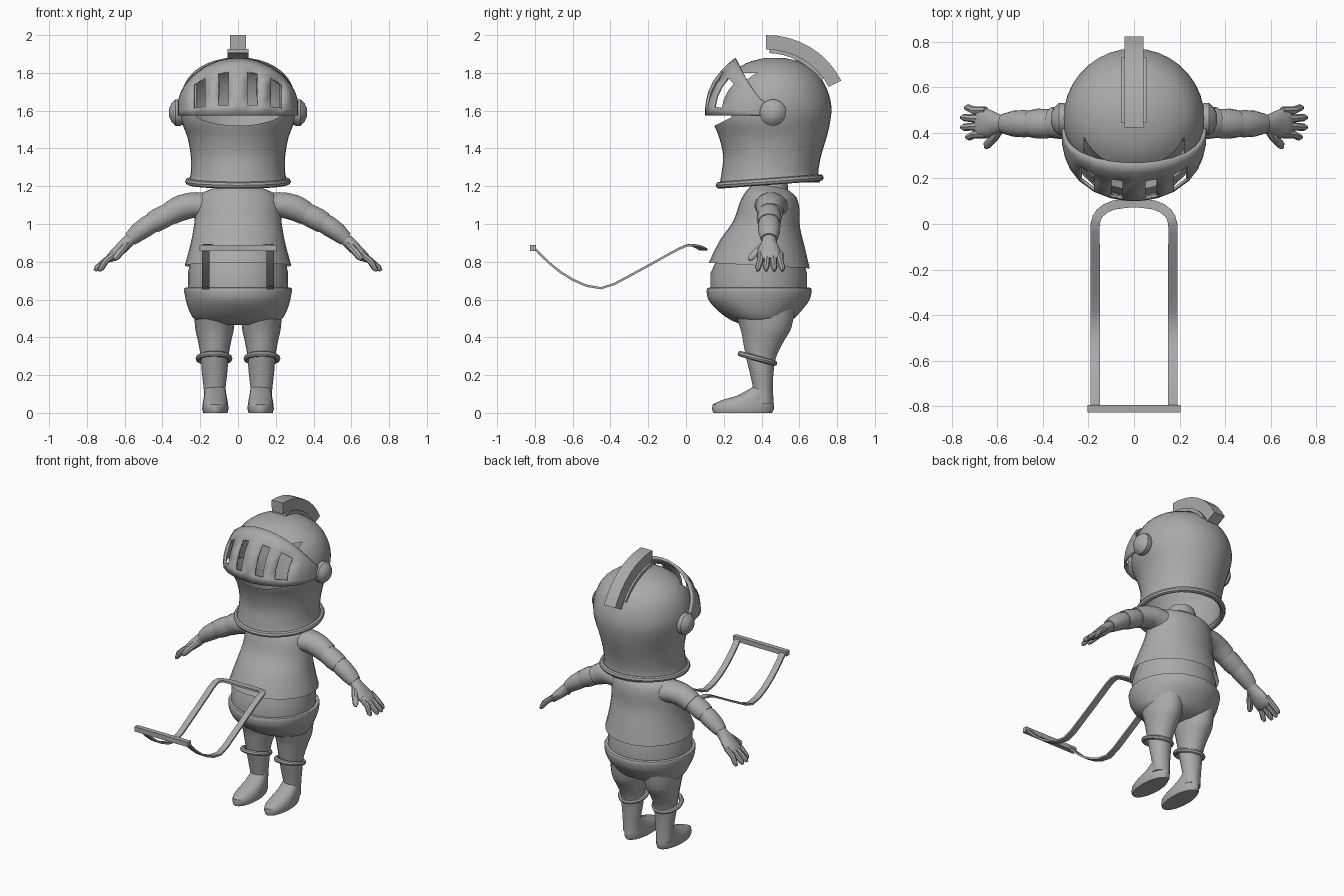
import bpy, bmesh, math
from mathutils import Vector

if "Cube" in bpy.data.objects:
    bpy.data.objects.remove(bpy.data.objects["Cube"], do_unlink=True)

grey = bpy.data.materials.new("plain_grey")
grey.use_nodes = True
COLOUR = (0.4, 0.4, 0.4, 1)
grey.diffuse_color = COLOUR
grey.node_tree.nodes["Principled BSDF"].inputs["Base Color"].default_value = COLOUR


def finish(name, bm, mirror=False):
    mesh = bpy.data.meshes.new(name)
    bm.to_mesh(mesh)
    bm.free()
    mesh.materials.append(grey)
    ob = bpy.data.objects.new(name, mesh)
    bpy.context.scene.collection.objects.link(ob)
    bpy.ops.object.select_all(action="DESELECT")
    ob.select_set(True)
    bpy.context.view_layer.objects.active = ob
    bpy.ops.object.shade_smooth_by_angle(angle=math.radians(40))
    if mirror:
        ob.modifiers.new("mirror", "MIRROR").use_mirror_merge = False
    return ob


def skin(rings, start=True, end=True):
    """Join rings of points into a skin with optional end caps."""
    bm = bmesh.new()
    rows = [[bm.verts.new(p) for p in ring] for ring in rings]
    n = len(rows[0])
    for a, b in zip(rows, rows[1:]):
        for i in range(n):
            j = (i + 1) % n
            bm.faces.new((a[i], a[j], b[j], b[i]))
    if start:
        bm.faces.new(rows[0][::-1])
    if end:
        bm.faces.new(rows[-1])
    bmesh.ops.recalc_face_normals(bm, faces=bm.faces)
    return bm


def smooth_rows(rows, steps=3):
    """Catmull-Rom interpolation between rows of numbers."""
    out = []
    for k in range(len(rows) - 1):
        p0, p1 = rows[max(k - 1, 0)], rows[k]
        p2, p3 = rows[k + 1], rows[min(k + 2, len(rows) - 1)]
        for s in range(steps):
            t = s / steps
            out.append([b + 0.5 * t * (c - a + t * (2*a - 5*b + 4*c - d + t * (3*b - a - 3*c + d)))
                        for a, b, c, d in zip(p0, p1, p2, p3)])
    return out + [list(rows[-1])]


def stack(rows, cx=0, tilt=0, n=28):
    """Horizontal ellipses from (z, half width, front y, back y)."""
    rings = []
    for z, rx, yf, yb in rows:
        cy, ry = (yf + yb) / 2, (yb - yf) / 2
        ring = []
        for i in range(n):
            a = math.tau * i / n
            ring.append((cx + rx * math.cos(a), cy + ry * math.sin(a), z + tilt * math.sin(a)))
        rings.append(ring)
    return rings


def limb(name, rows, n=14):
    """Mirrored tube from (x, y, z, radius along y, radius across)."""
    pts = [Vector(r[:3]) for r in rows]
    rings = []
    for k, r in enumerate(rows):
        t = (pts[min(k + 1, len(pts) - 1)] - pts[max(k - 1, 0)]).normalized()
        v = t.cross(Vector((0, 1, 0))).normalized()
        u = v.cross(t)
        rings.append([pts[k] + u * r[3] * math.cos(math.tau * i / n)
                      + v * r[4] * math.sin(math.tau * i / n) for i in range(n)])
    return finish(name, skin(rings), mirror=True)


def band(name, centre, rx, ry, r, tilt, mirror=False):
    """Elliptical ring of round section; tilt lifts the back."""
    rings = []
    for k in range(33):
        a = math.tau * k / 32
        ring = []
        for i in range(8):
            b = math.tau * i / 8
            w = r * math.cos(b)
            ring.append((centre[0] + (rx + w) * math.cos(a), centre[1] + (ry + w) * math.sin(a),
                         centre[2] + r * math.sin(b) + tilt * math.sin(a)))
        rings.append(ring)
    bm = skin(rings, False, False)
    bmesh.ops.remove_doubles(bm, verts=bm.verts, dist=1e-5)
    bmesh.ops.recalc_face_normals(bm, faces=bm.faces)
    return finish(name, bm, mirror)


def arc_block(name, a0, a1, r0, r1, w, n=9):
    """Curved block above the helmet, in the side plane."""
    rings = []
    for k in range(n):
        a = math.radians(a0 + (a1 - a0) * k / (n - 1))
        c, s = math.cos(a), math.sin(a)
        rings.append([(x, 0.43 + r * c, 1.56 + r * s)
                      for x, r in ((-w, r0), (w, r0), (w, r1), (-w, r1))])
    return finish(name, skin(rings))


# Helmet shell, with the face opening cut out
shell = smooth_rows([(1.22, .262, .18, .71), (1.27, .25, .188, .70), (1.36, .25, .197, .715),
                     (1.46, .268, .175, .745), (1.54, .298, .145, .763), (1.62, .31, .15, .77),
                     (1.71, .295, .18, .748), (1.79, .25, .235, .70), (1.85, .165, .315, .62),
                     (1.877, .07, .41, .53), (1.88, .01, .46, .48)])
bm = skin(stack(shell, n=36), start=False)
low = Vector((0, -0.5, 1)).normalized()
cuts = [(Vector((0, .15, 1.52)), low), (Vector((0, 0, 1.8)), Vector((0, 0, 1))),
        (Vector((.22, 0, 0)), Vector((1, 0, 0))), (Vector((-.22, 0, 0)), Vector((1, 0, 0)))]
for co, no in cuts:
    bmesh.ops.bisect_plane(bm, geom=bm.verts[:] + bm.edges[:] + bm.faces[:],
                           plane_co=co, plane_no=no)
opening = []
for f in bm.faces:
    c = f.calc_center_median()
    if abs(c.x) < .22 and c.y < .4 and c.z < 1.8 and (c - cuts[0][0]).dot(low) > 0:
        opening.append(f)
bmesh.ops.delete(bm, geom=opening, context="FACES")
finish("helmet", bm)
band("helmet_rim", (0, .443, 1.225), .262, .268, .018, .02)

# Raised visor with four slots
half = [0, .05, .105, .175, .24, .28, .303, .315, .32]
xs = [-x for x in half[:0:-1]] + half
vs = [0, .18, .4, .6, .78, .9, 1]
bm = bmesh.new()
grid = []
for x in xs:
    c = max(0, 1 - (x / .32) ** 2) ** .35
    y0, y1, top = .45 - .35 * c, .45 - .19 * c, 1.62 + .26 * c ** 1.5
    grid.append([bm.verts.new((x, y0 + (y1 - y0) * v ** 2.5, 1.575 + (top - 1.575) * v))
                 for v in vs])
for i in range(len(xs) - 1):
    mid = abs(xs[i] + xs[i + 1]) / 2
    slotted = .05 < mid < .105 or .175 < mid < .24
    for j in range(len(vs) - 1):
        if not (slotted and 1 <= j <= 3):
            bm.faces.new((grid[i][j], grid[i + 1][j], grid[i + 1][j + 1], grid[i][j + 1]))
visor = finish("visor", bm)
solid = visor.modifiers.new("thickness", "SOLIDIFY")
solid.thickness, solid.offset = .016, -1
limb("visor_pivots", [(.28, .46, 1.59, .06, .06), (.305, .46, 1.59, .07, .07),
                      (.33, .46, 1.59, .07, .07), (.352, .46, 1.59, .05, .05),
                      (.365, .46, 1.59, .02, .02)], 20)

# Crest on the helmet
arc_block("crest", 91, 27, .365, .44, .042)
arc_block("crest_rail", 88, 35, .345, .366, .055)
arc_block("crest_post", 64, 54, .28, .35, .022, 3)

# Body
finish("neck", skin(stack([(1.12, .1, .35, .54), (1.2, .1, .36, .54), (1.24, .08, .38, .53)])))
finish("tunic", skin(stack(smooth_rows(
    [(.78, .282, .12, .655), (.9, .25, .18, .627), (1.0, .232, .25, .603), (1.1, .222, .285, .60),
     (1.155, .2, .315, .585), (1.18, .15, .34, .56), (1.2, .1, .365, .535)])[::1], tilt=-.015),
    start=False))
finish("waist", skin(stack([(.65, .264, .13, .64), (.74, .266, .13, .64), (.85, .24, .18, .61)])))
finish("trousers_seat", skin(stack(smooth_rows(
    [(.663, .275, .125, .65), (.655, .286, .11, .665), (.6, .277, .118, .655),
     (.54, .258, .17, .61), (.49, .225, .24, .56), (.465, .15, .31, .5)]))))

# Legs, cuffs and feet
finish("legs", skin(stack(smooth_rows(
    [(.56, .128, .11, .24, .58), (.45, .128, .103, .285, .56), (.38, .125, .088, .3, .52),
     (.3, .122, .074, .315, .48), (.22, .12, .068, .335, .465), (.12, .118, .057, .355, .46),
     (.05, .118, .056, .35, .46)]) and smooth_rows(
    [(.56, .11, .24, .58), (.45, .103, .285, .56), (.38, .088, .3, .52), (.3, .074, .315, .48),
     (.22, .068, .335, .465), (.12, .057, .355, .46), (.05, .056, .35, .46)]),
    cx=.124, n=18)), mirror=True)
band("leg_cuffs", (.127, .378, .288), .083, .09, .015, -.025, mirror=True)
finish("feet", skin(stack([(0, .064, .145, .455), (.02, .07, .137, .465), (.045, .068, .142, .465),
                           (.068, .064, .19, .463), (.09, .06, .27, .462), (.14, .052, .36, .46)],
                          cx=.12, n=20)), mirror=True)

# Arms
limb("sleeves", smooth_rows([(.1, .45, 1.08, .1, .08), (.22, .45, 1.1, .085, .07),
                             (.3, .445, 1.085, .075, .07), (.36, .445, 1.055, .068, .064)]))
limb("upper_arms", [(.32, .44, 1.07, .055, .055), (.36, .44, 1.055, .063, .06),
                    (.42, .44, 1.025, .066, .062), (.455, .44, 1.005, .06, .058)])
limb("forearms", [(.43, .44, 1.02, .052, .05), (.48, .44, .99, .06, .055),
                  (.53, .44, .955, .057, .05), (.57, .44, .92, .045, .04)])

# Hands
limb("palms", smooth_rows([(.55, .44, .935, .035, .032), (.59, .44, .9, .042, .034),
                           (.63, .44, .86, .06, .032), (.67, .443, .825, .066, .026),
                           (.69, .445, .81, .058, .016)]))
for k, finger in enumerate(("index", "middle", "ring", "little")):
    y = .393 + .035 * k
    tip = y + .008 * (k - 1.5)
    reach = (.735, .758, .758, .74)[k]
    limb(finger + "_fingers", [(.65, y, .845, .017, .017), (.7, y, .805, .018, .018),
                               (reach - .012, tip, .767, .016, .016),
                               (reach, tip, .752, .008, .008)], 8)
limb("thumbs", [(.59, .42, .89, .024, .022), (.615, .38, .86, .022, .02),
                (.645, .345, .822, .018, .017), (.652, .335, .81, .008, .008)], 8)

# Looped strap and its cross bar
side = smooth_rows([(.17, -.8, .87), (.17, -.72, .79), (.17, -.6, .705), (.17, -.45, .66),
                    (.17, -.3, .725), (.17, -.1, .835), (.17, .0, .885), (.148, .05, .885),
                    (.09, .083, .87), (0, .093, .865)], 2)
path = [Vector(p) for p in side + [(-x, y, z) for x, y, z in side[-2::-1]]]
rings = []
for k, p in enumerate(path):
    t = path[min(k + 1, len(path) - 1)] - path[max(k - 1, 0)]
    u = t.cross(Vector((0, 0, 1))).normalized()
    v = u.cross(t).normalized()
    rings.append([p + u * a * .02 + v * b * .006 for a, b in ((-1, -1), (1, -1), (1, 1), (-1, 1))])
finish("strap", skin(rings))
finish("strap_bar", skin([[(x, -.81 + a * .016, .873 + b * .016)
                           for a, b in ((-1, -1), (1, -1), (1, 1), (-1, 1))] for x in (-.203, .203)]))
